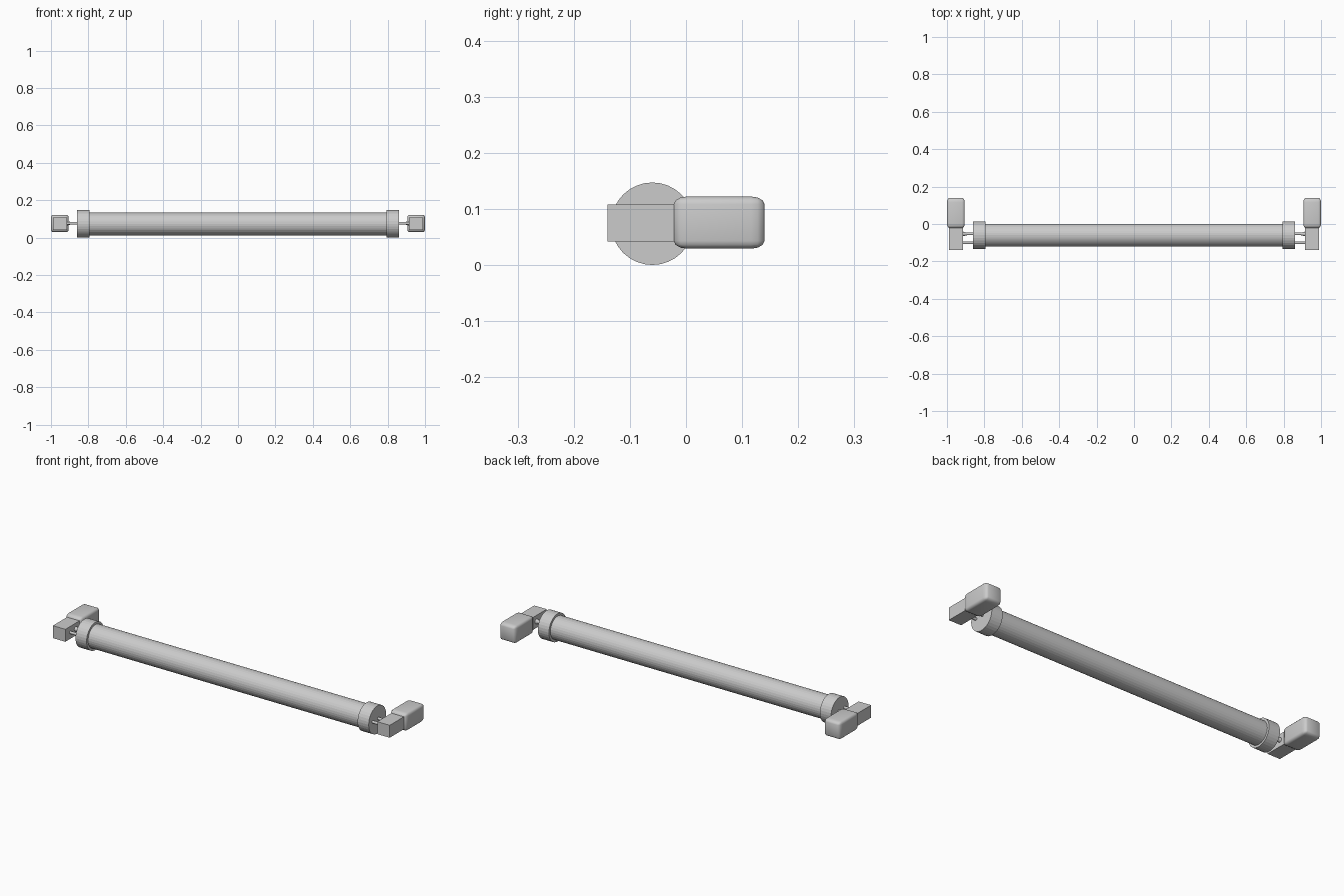
import bpy, bmesh
from math import pi
from mathutils import Matrix

if "Cube" in bpy.data.objects:
    bpy.data.objects.remove(bpy.data.objects["Cube"])

AXIS_Y, AXIS_Z = -0.06, 0.0735


def make_object(name, bm, smooth=False):
    bmesh.ops.recalc_face_normals(bm, faces=bm.faces[:])
    mesh = bpy.data.meshes.new(name)
    bm.to_mesh(mesh)
    bm.free()
    ob = bpy.data.objects.new(name, mesh)
    bpy.context.collection.objects.link(ob)
    if smooth:
        bpy.ops.object.select_all(action='DESELECT')
        ob.select_set(True)
        bpy.context.view_layer.objects.active = ob
        bpy.ops.object.shade_smooth_by_angle(angle=0.6)
    return ob


def rod(name, x0, x1, r0, r1, y=AXIS_Y, z=AXIS_Z, sides=32, smooth=False):
    """Cylinder or cone along x from x0 (radius r0) to x1 (radius r1)."""
    bm = bmesh.new()
    m = Matrix.Translation(((x0 + x1) / 2, y, z)) @ Matrix.Rotation(pi / 2, 4, 'Y')
    bmesh.ops.create_cone(bm, cap_ends=True, segments=sides, radius1=r0,
                          radius2=r1, depth=abs(x1 - x0), matrix=m)
    return make_object(name, bm, smooth)


def box(name, lo, hi, bevel=0.0):
    """Box between two corners; the bevel is a fraction of each dimension."""
    bm = bmesh.new()
    bmesh.ops.create_cube(bm, size=1)
    if bevel:
        bmesh.ops.bevel(bm, geom=bm.edges[:], offset=bevel, segments=3,
                        profile=0.5, affect='EDGES')
    bmesh.ops.scale(bm, verts=bm.verts, vec=[b - a for a, b in zip(lo, hi)])
    bmesh.ops.translate(bm, verts=bm.verts, vec=[(a + b) / 2 for a, b in zip(lo, hi)])
    return make_object(name, bm, bool(bevel))


def mirror_x(ob):
    mod = ob.modifiers.new("mirror", 'MIRROR')
    mod.use_axis = (True, False, False)


# Long lamp tube
rod("lamp_tube", -0.81, 0.81, 0.061, 0.061)

# End caps, modelled on the right and mirrored
mirror_x(rod("end_cap", 0.795, 0.86, 0.0735, 0.0735))

# Contact pins between cap and socket, with a flared collar on one
for i, y in enumerate((-0.053, -0.1)):
    mirror_x(rod(f"contact_pin_{i + 1}", 0.85, 0.93, 0.007, 0.007, y, 0.077, 12))
mirror_x(rod("pin_collar", 0.893, 0.92, 0.007, 0.014, -0.053, 0.077, 12))

# Socket block holding the pins
mirror_x(box("socket_block", (0.915, -0.14, 0.042), (0.988, -0.015, 0.108)))

# Rounded mounting housing behind the socket
mirror_x(box("mount_housing", (0.905, -0.022, 0.029), (1.0, 0.14, 0.122), 0.15))
